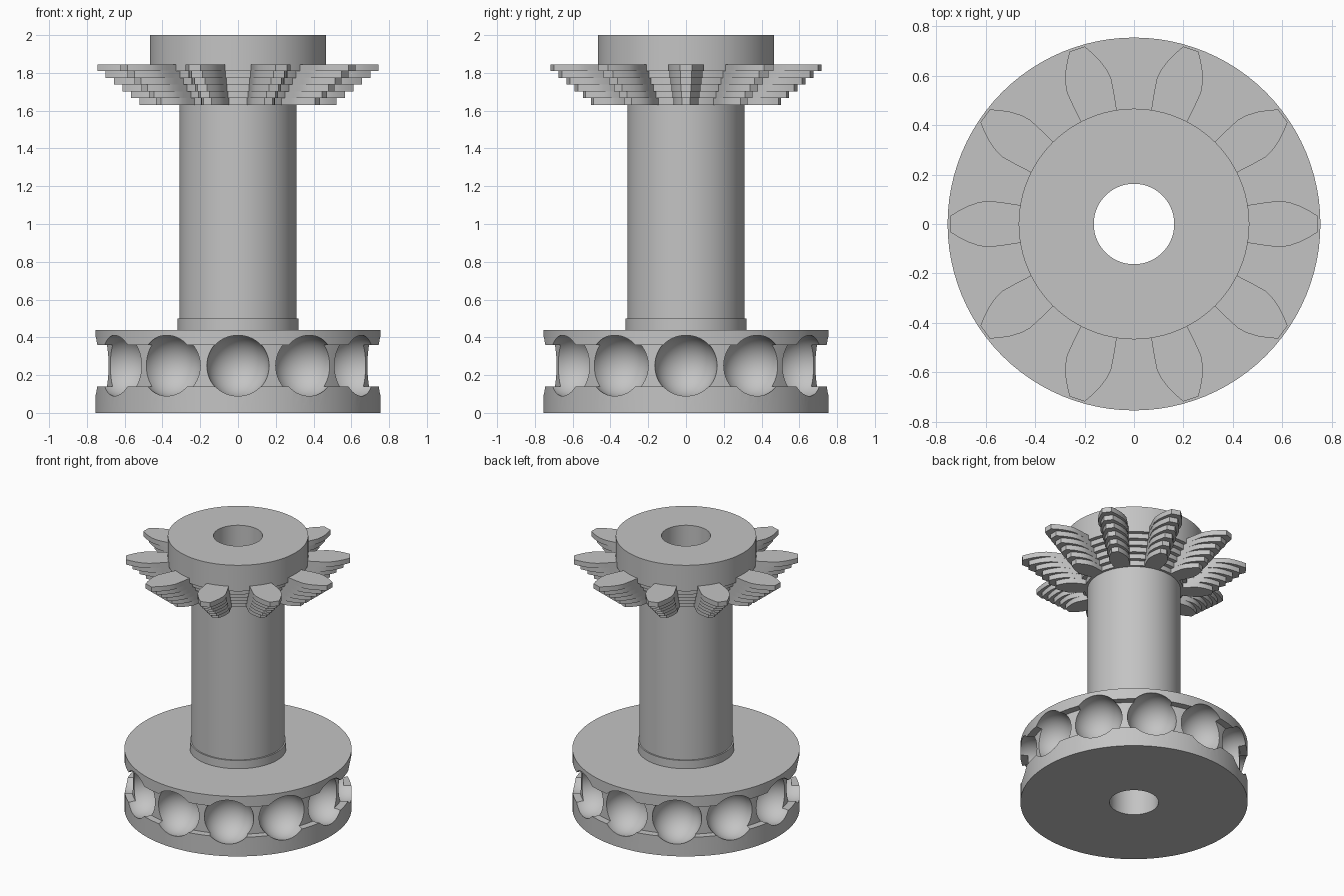
import bpy, bmesh, math
from mathutils import Matrix, Vector

if "Cube" in bpy.data.objects:
    bpy.data.objects.remove(bpy.data.objects["Cube"])

BORE = 0.163
SEGMENTS = 96

grey = bpy.data.materials.new("plain_grey")
grey.use_nodes = True
colour = (0.55, 0.55, 0.55, 1)
grey.diffuse_color = colour
grey.node_tree.nodes["Principled BSDF"].inputs["Base Color"].default_value = colour


def make_object(name, bm):
    bmesh.ops.recalc_face_normals(bm, faces=bm.faces)
    mesh = bpy.data.meshes.new(name)
    bm.to_mesh(mesh)
    bm.free()
    mesh.materials.append(grey)
    obj = bpy.data.objects.new(name, mesh)
    bpy.context.collection.objects.link(obj)
    return obj


def select_only(obj):
    bpy.ops.object.select_all(action="DESELECT")
    obj.select_set(True)
    bpy.context.view_layer.objects.active = obj


def smooth(obj):
    select_only(obj)
    bpy.ops.object.shade_smooth_by_angle(angle=math.radians(30))


def lathe(bm, outer, bore=BORE):
    """Revolve an outer (radius, z) profile into a closed ring around the bore."""
    profile = [(bore, outer[0][1])] + outer + [(bore, outer[-1][1])]
    rings = []
    for i in range(SEGMENTS):
        a = math.tau * i / SEGMENTS
        rings.append([bm.verts.new((r * math.cos(a), r * math.sin(a), z)) for r, z in profile])
    n = len(profile)
    for i, ring in enumerate(rings):
        nxt = rings[(i + 1) % SEGMENTS]
        for j in range(n):
            k = (j + 1) % n
            bm.faces.new((ring[j], nxt[j], nxt[k], ring[k]))


def prism(bm, outline, z0, z1):
    """Extrude a flat outline upwards."""
    face = bm.faces.new([bm.verts.new((p.x, p.y, z0)) for p in outline])
    top = bmesh.ops.extrude_face_region(bm, geom=[face])["geom"]
    verts = [g for g in top if isinstance(g, bmesh.types.BMVert)]
    bmesh.ops.translate(bm, verts=verts, vec=(0, 0, z1 - z0))


# Base wheel with a shallow groove around its rim
bm = bmesh.new()
lathe(bm, [(0.755, 0), (0.755, 0.14), (0.705, 0.14),
           (0.705, 0.36), (0.755, 0.36), (0.755, 0.44)])
base_wheel = make_object("base_wheel", bm)

# Twelve ball pockets cut into the rim
bm = bmesh.new()
for i in range(12):
    spin = Matrix.Rotation(math.tau * i / 12, 4, "Z")
    bmesh.ops.create_uvsphere(bm, u_segments=48, v_segments=24, radius=0.167,
                              matrix=spin @ Matrix.Translation((0.71, 0, 0.25)))
cutter = make_object("pocket_cutter", bm)
cutter.hide_render = True
cut = base_wheel.modifiers.new("pockets", "BOOLEAN")
cut.operation = "DIFFERENCE"
cut.solver = "EXACT"
cut.object = cutter
select_only(base_wheel)
bpy.ops.object.modifier_apply(modifier=cut.name)
bpy.data.objects.remove(cutter)
smooth(base_wheel)

# Stem with its foot collar, and the top cap
for name, outline in (
    ("stem", [(0.32, 0.44), (0.32, 0.5), (0.31, 0.5), (0.31, 1.63)]),
    ("top_cap", [(0.467, 1.845), (0.467, 2.0)]),
):
    bm = bmesh.new()
    lathe(bm, outline)
    smooth(make_object(name, bm))

# Stepped petal crown: six layers, each a scaled copy of the top one
half = [(0.459, 0.076), (0.53, 0.087), (0.59, 0.094), (0.63, 0.088),
        (0.675, 0.072), (0.715, 0.051), (0.745, 0.032)]
petal = [Vector((x, -y, 0)) for x, y in half] + [Vector((x, y, 0)) for x, y in reversed(half)]
LAYERS, PETALS = 6, 10
bottom, top = 1.63, 1.845
step = (top - bottom) / LAYERS
for layer in range(LAYERS):
    scale = 0.7 + 0.3 * layer / (LAYERS - 1)
    z0 = bottom + layer * step
    bm = bmesh.new()
    lathe(bm, [(0.467 * scale, z0), (0.467 * scale, z0 + step)])
    for i in range(PETALS):
        spin = Matrix.Rotation(math.tau * i / PETALS, 4, "Z")
        prism(bm, [spin @ (p * scale) for p in petal], z0, z0 + step)
    smooth(make_object(f"petal_layer_{layer + 1}", bm))
